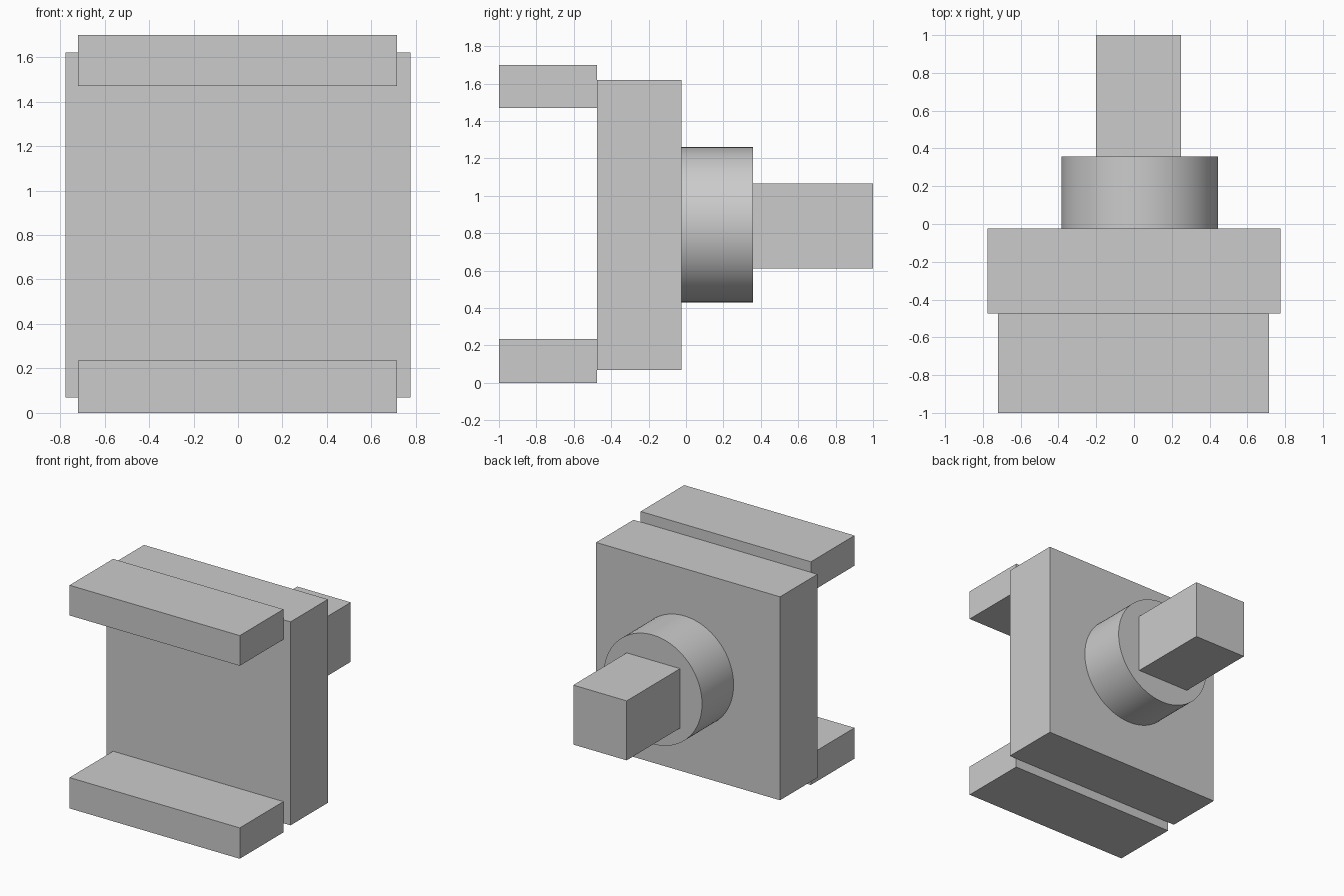
import bpy
from math import radians

default = bpy.data.objects.get("Cube")
if default:
    bpy.data.objects.remove(default, do_unlink=True)

# Single plain grey
grey = bpy.data.materials.new("plain_grey")
grey.use_nodes = True
colour = (0.6, 0.6, 0.6, 1)
grey.diffuse_color = colour
grey.node_tree.nodes["Principled BSDF"].inputs["Base Color"].default_value = colour


def box(name, x, y, z):
    """Box spanning the (low, high) range on each axis."""
    spans = (x, y, z)
    bpy.ops.mesh.primitive_cube_add(size=1, location=[(a + b) / 2 for a, b in spans])
    ob = bpy.context.object
    ob.name = name
    ob.scale = [b - a for a, b in spans]
    bpy.ops.object.transform_apply(location=False, rotation=False, scale=True)
    ob.data.materials.append(grey)
    return ob


# Main plate, with a rail along its top and bottom front edges
box("main_plate", (-0.775, 0.775), (-0.475, -0.025), (0.07, 1.62))
for name, z in (("lower_rail", (0, 0.235)), ("upper_rail", (1.47, 1.7))):
    box(name, (-0.72, 0.715), (-1, -0.475), z)

# Round boss on the back
bpy.ops.mesh.primitive_cylinder_add(vertices=96, radius=0.415, depth=0.38,
                                    location=(0.03, 0.167, 0.845),
                                    rotation=(radians(90), 0, 0))
boss = bpy.context.object
boss.name = "round_boss"
boss.data.materials.append(grey)
bpy.ops.object.shade_smooth_by_angle(angle=radians(30))

# Square peg out of the boss
box("square_peg", (-0.2, 0.25), (0.357, 1), (0.612, 1.065))
